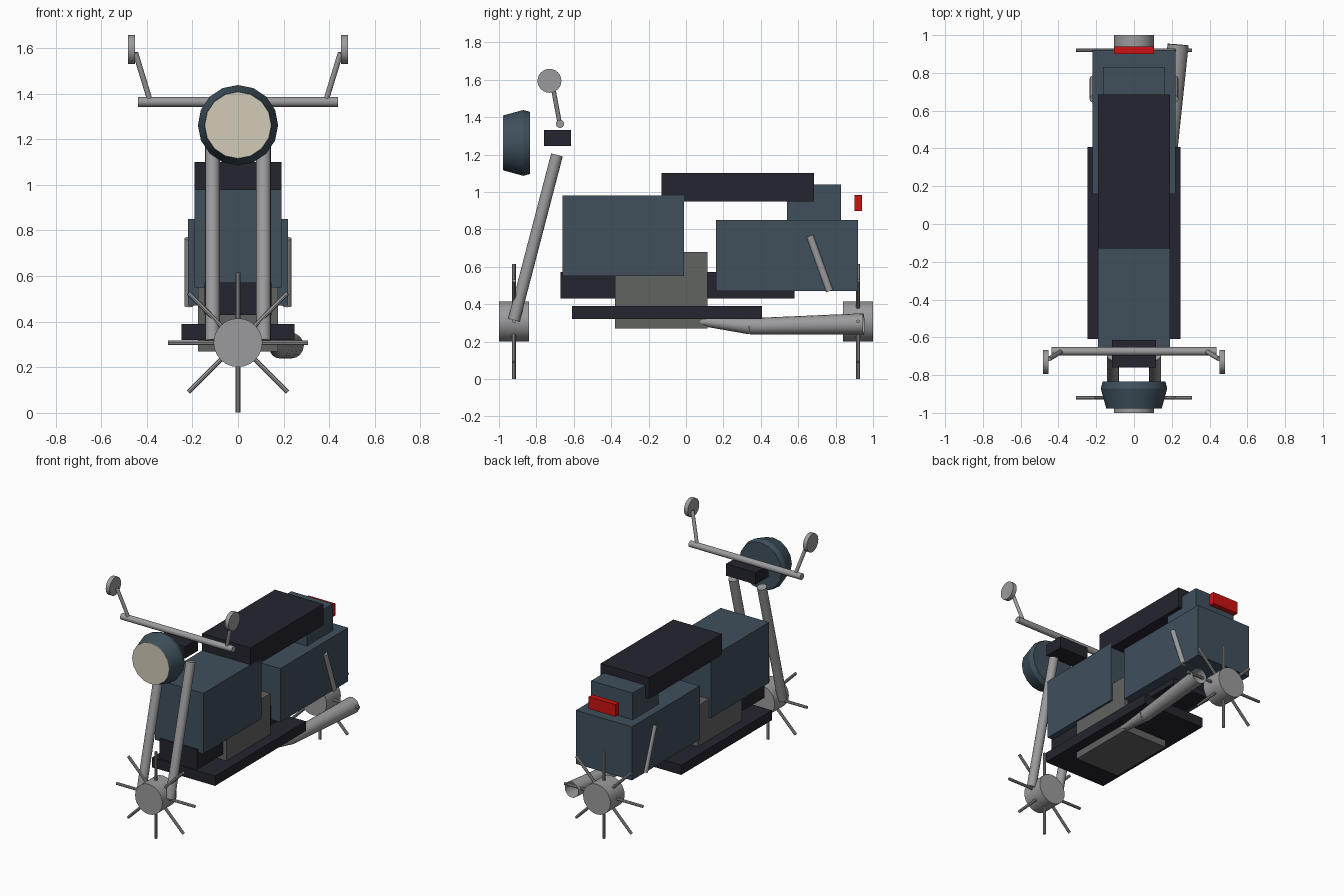
import bpy
import math
from mathutils import Vector

cube = bpy.data.objects.get("Cube")
if cube:
    bpy.data.objects.remove(cube, do_unlink=True)


def material(name, r, g, b):
    mat = bpy.data.materials.new(name)
    mat.use_nodes = True
    mat.diffuse_color = (r, g, b, 1)
    mat.node_tree.nodes["Principled BSDF"].inputs["Base Color"].default_value = (r, g, b, 1)
    return mat


STEEL = material("steel grey", 0.33, 0.33, 0.34)
BLUE = material("slate blue", 0.05, 0.08, 0.108)
DARK = material("dark navy", 0.018, 0.018, 0.028)
ENGINE = material("engine grey", 0.12, 0.125, 0.12)
RED = material("red", 0.6, 0.006, 0.006)
CREAM = material("cream", 0.65, 0.6, 0.48)


def box(name, half_x, y, z, mat):
    """Box centred on x, given its y and z ranges."""
    bpy.ops.mesh.primitive_cube_add(size=1, location=(0, sum(y) / 2, sum(z) / 2))
    obj = bpy.context.object
    obj.name = name
    obj.scale = (2 * half_x, y[1] - y[0], z[1] - z[0])
    bpy.ops.object.transform_apply(location=False, rotation=False, scale=True)
    obj.data.materials.append(mat)
    return obj


def rod(name, start, end, r1, mat, r2=None, sides=16, fill='NGON'):
    """Round bar or cone between two points."""
    start, end = Vector(start), Vector(end)
    axis = end - start
    bpy.ops.mesh.primitive_cone_add(
        vertices=sides, radius1=r1, radius2=r1 if r2 is None else r2,
        depth=axis.length, end_fill_type=fill, location=(start + end) / 2,
        rotation=axis.to_track_quat('Z', 'Y').to_euler())
    obj = bpy.context.object
    obj.name = name
    obj.data.materials.append(mat)
    bpy.ops.object.shade_smooth_by_angle(angle=math.radians(35))
    return obj


# Body blocks
box("fuel_tank", 0.19, (-0.66, -0.01), (0.55, 0.98), BLUE)
box("rear_body", 0.22, (0.16, 0.92), (0.47, 0.85), BLUE)
box("tail_block", 0.163, (0.54, 0.83), (0.85, 1.04), BLUE)
box("seat", 0.19, (-0.13, 0.685), (0.95, 1.1), DARK)
box("frame", 0.147, (-0.67, 0.58), (0.43, 0.573), DARK)
box("footboard", 0.247, (-0.61, 0.407), (0.32, 0.39), DARK)
box("engine", 0.175, (-0.38, 0.115), (0.27, 0.68), ENGINE)
box("gauge_block", 0.116, (-0.76, -0.615), (1.245, 1.33), DARK)
box("tail_light", 0.105, (0.9, 0.94), (0.898, 0.984), RED)

# Wheel hubs with spokes
AXLE_Z = 0.308
for label, y in (("front", -0.92), ("rear", 0.92)):
    rod(label + "_hub", (0, y - 0.08, AXLE_Z), (0, y + 0.08, AXLE_Z), 0.107, STEEL, sides=24)
    for i in range(8):
        a = i * math.pi / 4
        tip = (0.307 * math.cos(a), y, AXLE_Z + 0.307 * math.sin(a))
        rod(f"{label}_spoke_{i + 1}", (0, y, AXLE_Z), tip, 0.01, STEEL, sides=8)

# Steering bar and paired parts
rod("handlebar", (-0.438, -0.674, 1.364), (0.438, -0.674, 1.364), 0.022, STEEL)
for side, s in (("left", 1), ("right", -1)):
    rod(side + "_fork", (s * 0.112, -0.92, 0.315), (s * 0.112, -0.69, 1.198), 0.032, STEEL)
    rod(side + "_mirror_stem", (s * 0.383, -0.674, 1.36), (s * 0.45, -0.715, 1.58),
        0.012, STEEL, sides=12)
    rod(side + "_mirror", (s * 0.452, -0.73, 1.594), (s * 0.482, -0.73, 1.594),
        0.064, STEEL, sides=24)
    rod(side + "_shock", (s * 0.215, 0.662, 0.765), (s * 0.215, 0.768, 0.47), 0.02, STEEL)

# Headlight: flared shell, short rear band and a flat lens on the front
LAMP_Z = 1.262
shell = rod("headlight_shell", (0, -0.87, LAMP_Z), (0, -0.976, LAMP_Z), 0.176, BLUE, r2=0.147,
            fill='NOTHING')
rod("headlight_back", (0, -0.87, LAMP_Z), (0, -0.834, LAMP_Z), 0.176, BLUE, r2=0.166)
rod("headlight_lens", (0, -0.97, LAMP_Z), (0, -0.978, LAMP_Z), 0.146, CREAM)

# Exhaust: tapered pipe leading into an open muffler
joint = (0.182, 0.34, 0.282)
rod("exhaust_pipe", (0.14, -0.05, 0.318), joint, 0.012, STEEL, r2=0.043, fill='NOTHING')
rod("muffler", joint, (0.233, 0.95, 0.295), 0.043, STEEL, r2=0.056, fill='NOTHING')
